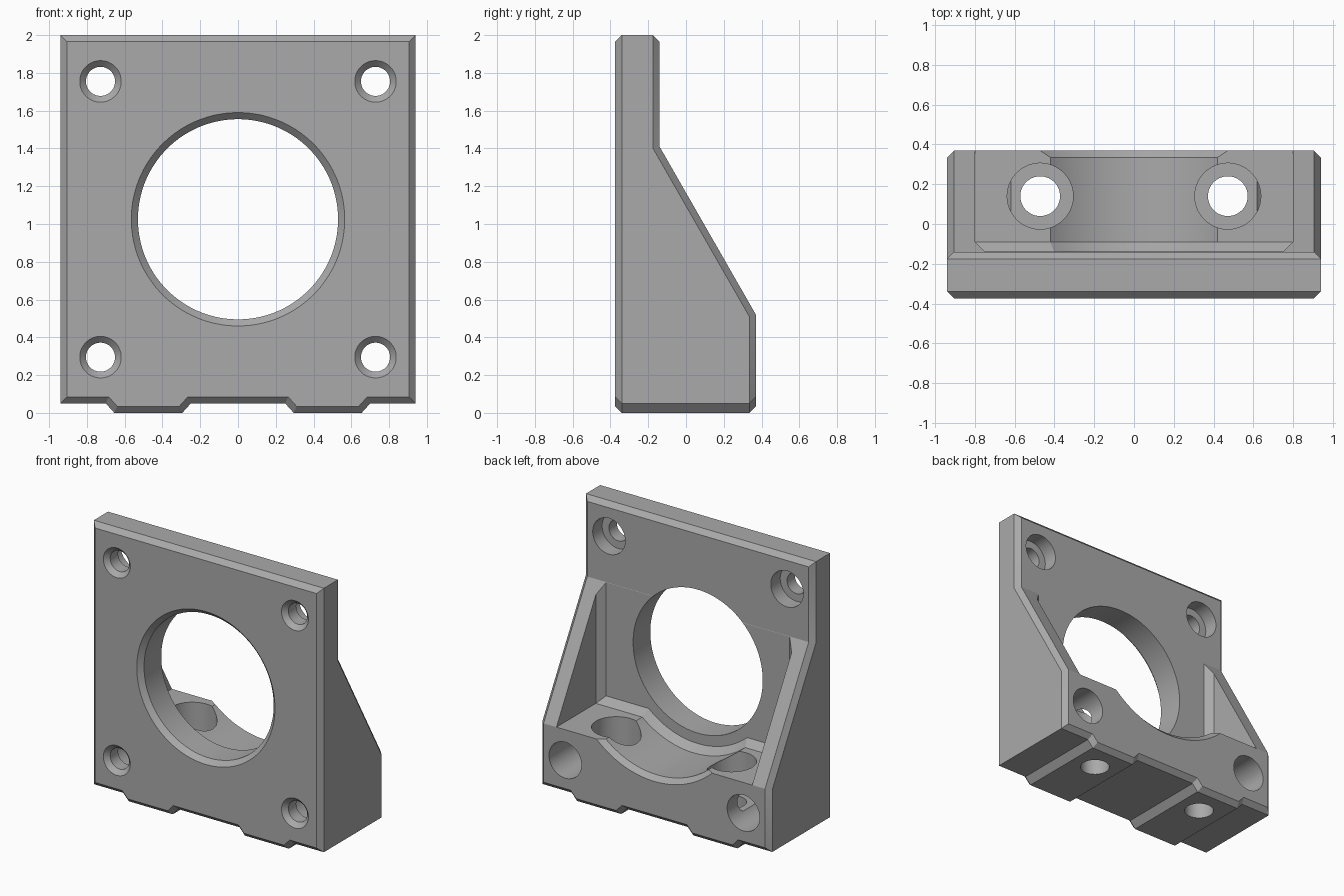
import bpy, bmesh, math
from mathutils import Matrix

old = bpy.data.objects.get("Cube")
if old:
    bpy.data.objects.remove(old)

W, FRONT, BACK, PLATE = 0.94, -0.375, 0.37, -0.14
CHAMFER, FILLET, FLOOR, KNEE = 0.035, 0.05, 0.52, 1.41
BORE_Z = 1.025

grey = bpy.data.materials.new("plain grey")
grey.use_nodes = True
grey.diffuse_color = (0.4, 0.4, 0.4, 1)
grey.node_tree.nodes["Principled BSDF"].inputs["Base Color"].default_value = (0.4, 0.4, 0.4, 1)


def finish(bm, name):
    bmesh.ops.recalc_face_normals(bm, faces=bm.faces)
    mesh = bpy.data.meshes.new(name)
    bm.to_mesh(mesh)
    bm.free()
    mesh.materials.append(grey)
    obj = bpy.data.objects.new(name, mesh)
    bpy.context.collection.objects.link(obj)
    return obj


def loft(name, rings):
    """Closed solid through rings that have equal point counts."""
    bm = bmesh.new()
    loops = [[bm.verts.new(p) for p in ring] for ring in rings]
    for a, b in zip(loops, loops[1:]):
        for i in range(len(a)):
            j = (i + 1) % len(a)
            bm.faces.new((a[i], a[j], b[j], b[i]))
    bm.faces.new(loops[0])
    bm.faces.new(loops[-1])
    return finish(bm, name)


def turned(name, x, c, stations, axis="y", n=96):
    """Round cutter with (position, radius) stations along y or z."""
    rings = []
    for pos, r in stations:
        ring = []
        for i in range(n):
            a = math.tau * (i + 0.5) / n
            u, v = x + r * math.cos(a), c + r * math.sin(a)
            ring.append((u, pos, v) if axis == "y" else (u, v, pos))
        rings.append(ring)
    return loft(name, rings)


# Body: front outline with two feet, and a back that slopes between two levels
half_foot = [(0.25, 0.05), (0.295, 0), (0.655, 0), (0.70, 0.05)]
bottom = [(-x, z) for x, z in reversed(half_foot)] + half_foot
bottom = [(-W, 0.05)] + bottom + [(W, 0.05)]
bm = bmesh.new()
front_low = [bm.verts.new((x, FRONT, z)) for x, z in bottom]
back_low = [bm.verts.new((x, BACK, z)) for x, z in bottom]
front_top = [bm.verts.new((s * W, FRONT, 2)) for s in (-1, 1)]
levels = [[bm.verts.new((s * W, y, z)) for s in (-1, 1)]
          for y, z in ((BACK, FLOOR), (PLATE, KNEE), (PLATE, 2))]
low, knee, top = levels
bm.faces.new(front_low + front_top[::-1])
bm.faces.new(back_low + low[::-1])
bm.faces.new(low + knee[::-1])
bm.faces.new(knee + top[::-1])
bm.faces.new(front_top + top[::-1])
for i in range(len(bottom) - 1):
    bm.faces.new((front_low[i], front_low[i + 1], back_low[i + 1], back_low[i]))
for k in (0, -1):
    bm.faces.new((front_low[k], back_low[k], low[k], knee[k], top[k], front_top[k]))
bmesh.ops.recalc_face_normals(bm, faces=bm.faces)
rim = [e for e in bm.edges
       if sum(abs(f.normal.y) > 0.3 for f in e.link_faces) == 1]
bmesh.ops.bevel(bm, geom=rim, offset=CHAMFER, segments=1, affect='EDGES',
                clamp_overlap=False)
body = finish(bm, "motor_bracket")

# Pocket between the side ribs, with a curved saddle and a chamfered root


def pocket_ring(y, inset):
    x, z, r = 0.8 - inset, FLOOR + inset, 0.657 - inset
    end = math.acos((BORE_Z - z) / r)
    n = 48
    arc = [(r * math.sin(t), BORE_Z - r * math.cos(t))
           for t in (end * (2 * i / n - 1) for i in range(n + 1))]
    outline = [(-x, 2.2), (-x, z)] + arc + [(x, z), (x, 2.2)]
    return [(px, y, pz) for px, pz in outline]


cutters = [loft("pocket_cutter", [pocket_ring(PLATE + 0.001, FILLET),
                                  pocket_ring(PLATE + FILLET, 0),
                                  pocket_ring(0.6, 0)])]

# Saddle rear chamfer and the main bore
cutters.append(turned("saddle_chamfer_cutter", 0, BORE_Z,
                      [(BACK - 0.036, 0.656), (BACK + 0.02, 0.712)]))
cutters.append(turned("bore_cutter", 0, BORE_Z,
                      [(FRONT - 0.02, 0.585), (FRONT + 0.035, 0.53), (0, 0.53)]))

# Counterbored screw holes at the corners, and vertical mounting holes
for s in (-1, 1):
    for z in (0.295, 1.755):
        cutters.append(turned("screw_cutter", s * 0.728, z,
                              [(FRONT - 0.02, 0.13), (FRONT + 0.033, 0.077),
                               (-0.25, 0.077), (-0.25, 0.133), (0.6, 0.133)], n=48))
    cutters.append(turned("mount_cutter", s * 0.472, 0.14,
                          [(-0.2, 0.1), (0.22, 0.1), (0.22, 0.166), (0.9, 0.166)],
                          axis="z", n=64))

bpy.context.view_layer.objects.active = body
for cutter in cutters:
    mod = body.modifiers.new("cut", 'BOOLEAN')
    mod.operation, mod.solver, mod.object = 'DIFFERENCE', 'EXACT', cutter
    bpy.ops.object.modifier_apply(modifier=mod.name)
    bpy.data.objects.remove(cutter)

bpy.ops.object.select_all(action='DESELECT')
body.select_set(True)
bpy.ops.object.shade_smooth_by_angle(angle=math.radians(25))
